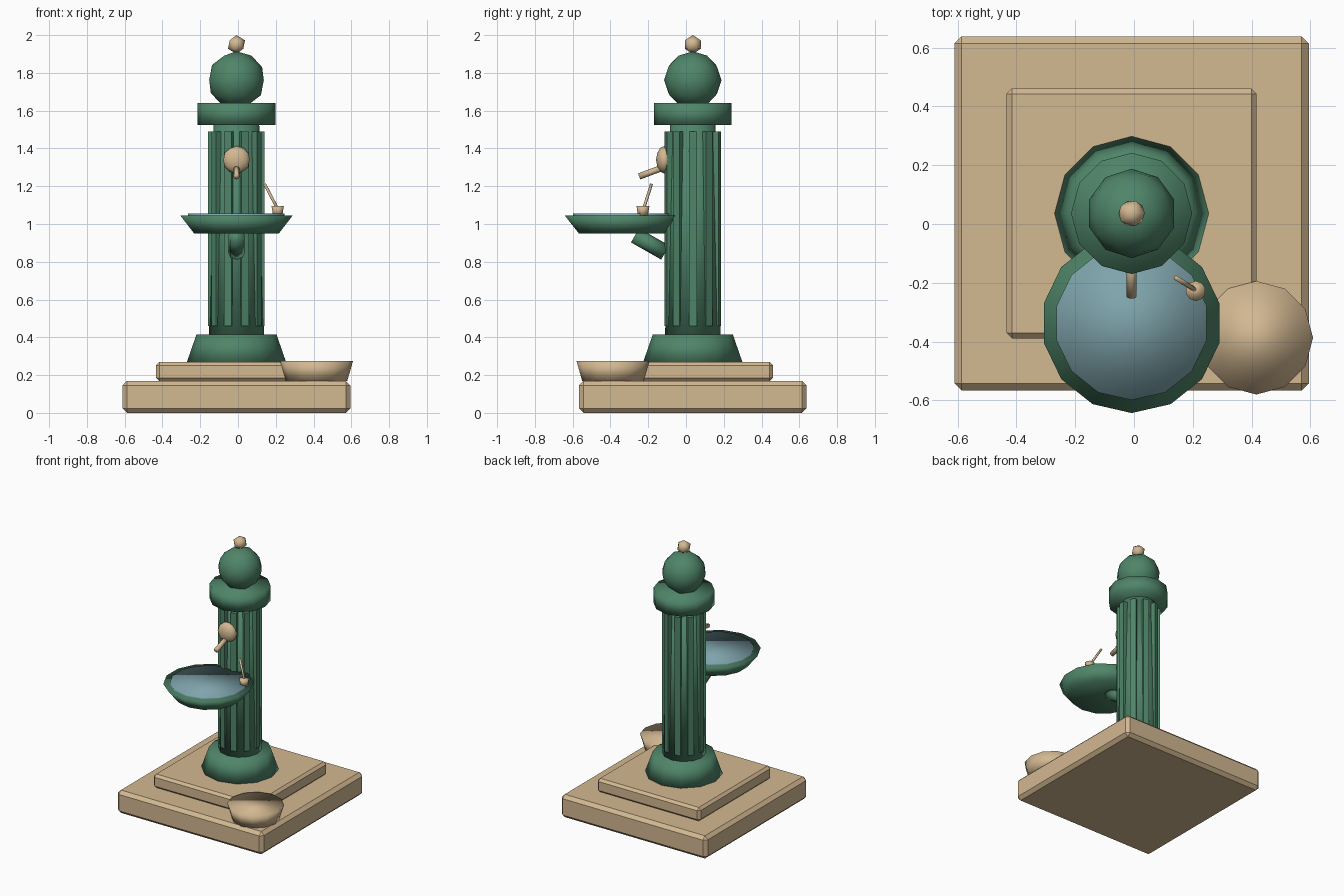
import bpy, math
from mathutils import Vector

if "Cube" in bpy.data.objects:
    bpy.data.objects.remove(bpy.data.objects["Cube"])

CX, CY = -0.008, 0.036  # column axis


def mat(name, c):
    m = bpy.data.materials.new(name)
    m.diffuse_color = (*c, 1)
    m.use_nodes = True
    m.node_tree.nodes["Principled BSDF"].inputs["Base Color"].default_value = m.diffuse_color
    return m


GREEN = mat("green_iron", (0.078, 0.235, 0.14))
STONE = mat("tan_stone", (0.65, 0.48, 0.285))
WATER = mat("blue_water", (0.21, 0.37, 0.41))


def finish(name, m, smooth=True):
    o = bpy.context.object
    o.name = name
    o.data.materials.append(m)
    for p in o.data.polygons:
        p.use_smooth = smooth
    return o


def frustum(name, m, x, y, z0, z1, r0, r1, n=12):
    bpy.ops.mesh.primitive_cone_add(vertices=n, radius1=r0, radius2=r1, depth=z1 - z0,
                                    location=(x, y, (z0 + z1) / 2))
    return finish(name, m)


def rod(name, m, a, b, r, n=8):
    a, b = Vector(a), Vector(b)
    d = b - a
    bpy.ops.mesh.primitive_cylinder_add(vertices=n, radius=r, depth=d.length, location=(a + b) / 2,
                                        rotation=d.to_track_quat('Z', 'Y').to_euler())
    return finish(name, m)


def ball(name, m, loc, r, sub, sy=1):
    bpy.ops.mesh.primitive_ico_sphere_add(subdivisions=sub, radius=r, location=loc)
    o = finish(name, m)
    o.scale.y = sy
    return o


def box(name, m, loc, size, bevel=0, rot=0):
    bpy.ops.mesh.primitive_cube_add(size=1, location=loc, rotation=(0, 0, rot))
    o = finish(name, m, False)
    o.scale = size
    bpy.ops.object.transform_apply(location=False, rotation=False, scale=True)
    if bevel:
        b = o.modifiers.new("bevel", 'BEVEL')
        b.width, b.segments = bevel, 1
    return o


# stepped stone base
box("lower_step", STONE, (CX, CY, 0.085), (1.205, 1.205, 0.17), 0.024)
box("upper_step", STONE, (CX, CY, 0.219), (0.85, 0.85, 0.102), 0.018)

# column with raised ribs
frustum("column_foot", GREEN, CX, CY, 0.265, 0.415, 0.264, 0.212)
frustum("column_core", GREEN, CX, CY, 0.40, 1.54, 0.147, 0.12)
for i in range(10):
    a = i * math.tau / 10
    box("column_rib_%d" % (i + 1), GREEN,
        (CX + 0.122 * math.cos(a), CY + 0.122 * math.sin(a), 0.975),
        (0.055, 0.042, 1.03), 0, a)
frustum("column_cap", GREEN, CX, CY, 1.525, 1.64, 0.206, 0.206)
ball("top_ball", GREEN, (CX, CY, 1.762), 0.152, 2)
ball("finial", STONE, (CX, CY, 1.95), 0.05, 1)

# basin, water and bracket
frustum("basin", GREEN, CX, -0.337, 0.95, 1.046, 0.23, 0.306, 14)
frustum("basin_water", WATER, CX, -0.337, 1.036, 1.055, 0.262, 0.262, 14)
rod("basin_bracket", GREEN, (CX, -0.27, 0.94), (CX, -0.11, 0.849), 0.043)

# spout
ball("spout_rosette", STONE, (CX, -0.115, 1.34), 0.073, 2, 0.6)
rod("spout", STONE, (CX, -0.11, 1.303), (CX, -0.248, 1.252), 0.017)

# lever on the basin rim
frustum("lever_mount", STONE, 0.21, -0.228, 1.045, 1.094, 0.026, 0.034, 10)
rod("lever", STONE, (0.142, -0.183, 1.21), (0.215, -0.228, 1.07), 0.008)

# low bowl standing on the step
frustum("low_bowl", STONE, 0.416, -0.387, 0.168, 0.275, 0.162, 0.193)
